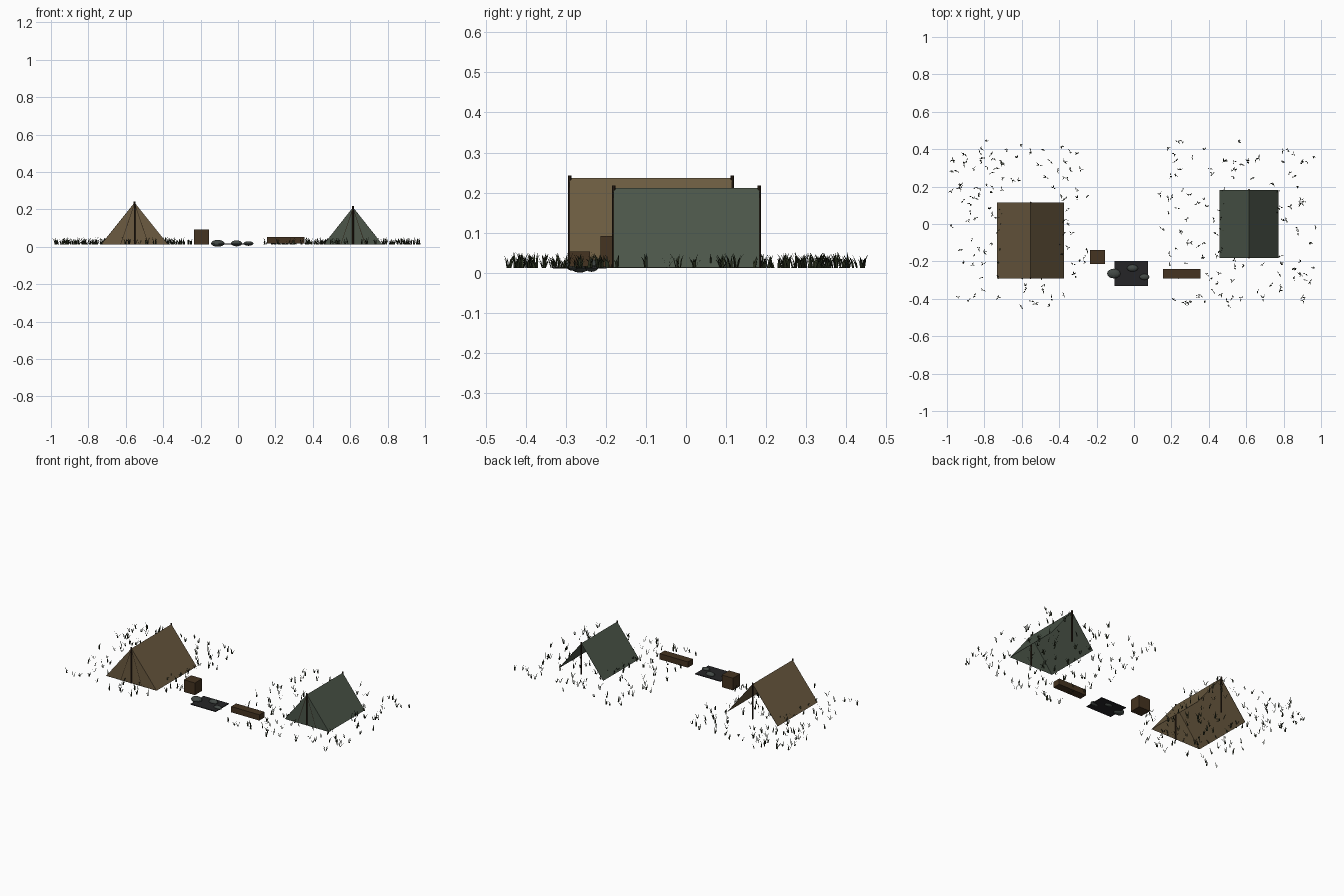
import bpy, bmesh, math, random
from mathutils import Vector, Matrix

if "Cube" in bpy.data.objects:
    bpy.data.objects.remove(bpy.data.objects["Cube"])

random.seed(4)


def mat(name, rgb):
    m = bpy.data.materials.new(name)
    m.diffuse_color = (*rgb, 1)
    m.use_nodes = True
    m.node_tree.nodes["Principled BSDF"].inputs["Base Color"].default_value = m.diffuse_color
    return m


TAN = mat("tan canvas", (0.150, 0.105, 0.052))
GREEN = mat("green canvas", (0.072, 0.094, 0.068))
POLE = mat("dark pole wood", (0.026, 0.015, 0.008))
WOOD = mat("brown wood", (0.060, 0.034, 0.015))
GRASS = mat("dark grass", (0.022, 0.029, 0.013))
PAD = mat("charcoal", (0.018, 0.018, 0.020))
STONE = mat("grey green stone", (0.055, 0.066, 0.060))


def obj(name, verts, faces, material):
    me = bpy.data.meshes.new(name)
    me.from_pydata(verts, [], faces)
    me.materials.append(material)
    o = bpy.data.objects.new(name, me)
    bpy.context.collection.objects.link(o)
    return o


def box(name, x0, x1, y0, y1, z0, z1, material):
    v = [(x, y, z) for z in (z0, z1) for y in (y0, y1) for x in (x0, x1)]
    f = [(0, 2, 3, 1), (4, 5, 7, 6), (0, 1, 5, 4), (2, 6, 7, 3), (0, 4, 6, 2), (1, 3, 7, 5)]
    return obj(name, v, f, material)


def tent(name, cx, half, y0, y1, top, pole_top, fabric):
    z0 = 0.012
    # two sloping sheets and a closed front; the back stays open
    v = [(cx - half, y0, z0), (cx + half, y0, z0), (cx, y0, top),
         (cx - half, y1, z0), (cx + half, y1, z0), (cx, y1, top)]
    sheet = obj(name + "_canvas", v, [(0, 2, 5, 3), (1, 4, 5, 2), (0, 1, 2)], fabric)
    s = sheet.modifiers.new("thickness", "SOLIDIFY")
    s.thickness = 0.002
    s.offset = 0
    # seams of the door flap
    for side in (-1, 1):
        x = cx + side * half * 0.42
        obj(name + "_door_seam", [(x - .0015, y0 - .0015, z0), (x + .0015, y0 - .0015, z0),
                                  (cx + .0015, y0 - .0015, top - .004), (cx - .0015, y0 - .0015, top - .004)],
            [(0, 1, 2, 3)], POLE)
    # end poles
    for y in (y0, y1):
        bpy.ops.mesh.primitive_cylinder_add(vertices=8, radius=0.0045, depth=pole_top - z0,
                                            location=(cx, y, (pole_top + z0) / 2))
        p = bpy.context.object
        p.name = name + "_pole"
        p.data.materials.append(POLE)


tent("tan_tent", -0.553, 0.178, -0.29, 0.115, 0.235, 0.243, TAN)
tent("green_tent", 0.615, 0.156, -0.18, 0.183, 0.210, 0.218, GREEN)

# crate and bench
box("crate", -0.235, -0.156, -0.214, -0.140, 0.013, 0.091, WOOD)
box("bench", 0.155, 0.355, -0.291, -0.240, 0.016, 0.053, WOOD)

# fire pit sheet and stones
box("fire_pad", -0.105, 0.074, -0.332, -0.198, 0.011, 0.016, PAD)
for x, y, rx, ry, z, rz in ((-0.108, -0.265, 0.036, 0.026, 0.019, 0.018),
                            (-0.008, -0.236, 0.030, 0.019, 0.018, 0.016),
                            (0.056, -0.283, 0.027, 0.016, 0.017, 0.012)):
    bpy.ops.mesh.primitive_uv_sphere_add(segments=12, ring_count=8, radius=1, location=(x, y, z))
    o = bpy.context.object
    o.name = "stone"
    o.scale = (rx, ry, rz)
    o.data.materials.append(STONE)
    # stone base resting on the ground
    if x < -0.05:
        o.location.z = rz


def grass(name, x0, x1, tufts):
    v, f = [], []
    for _ in range(tufts):
        cx, cy = random.uniform(x0, x1), random.uniform(-0.445, 0.445)
        for _ in range(3):
            a = random.uniform(0, 2 * math.pi)
            d = Vector((math.cos(a), math.sin(a), 0))
            w = Vector((-d.y, d.x, 0)) * random.uniform(0.002, 0.0035)
            h, lean = random.uniform(0.017, 0.040), random.uniform(0.008, 0.020)
            b = Vector((cx, cy, 0.012)) + d * 0.003
            m = b + d * lean * 0.35 + Vector((0, 0, h * 0.6))
            t = b + d * lean + Vector((0, 0, h))
            n = len(v)
            v += [b - w, b + w, m + w * 0.8, m - w * 0.8, t]
            f += [(n, n + 1, n + 2, n + 3), (n + 3, n + 2, n + 4)]
    obj(name, v, f, GRASS)


grass("left_grass", -0.985, -0.23, 150)
grass("right_grass", 0.14, 0.985, 150)
